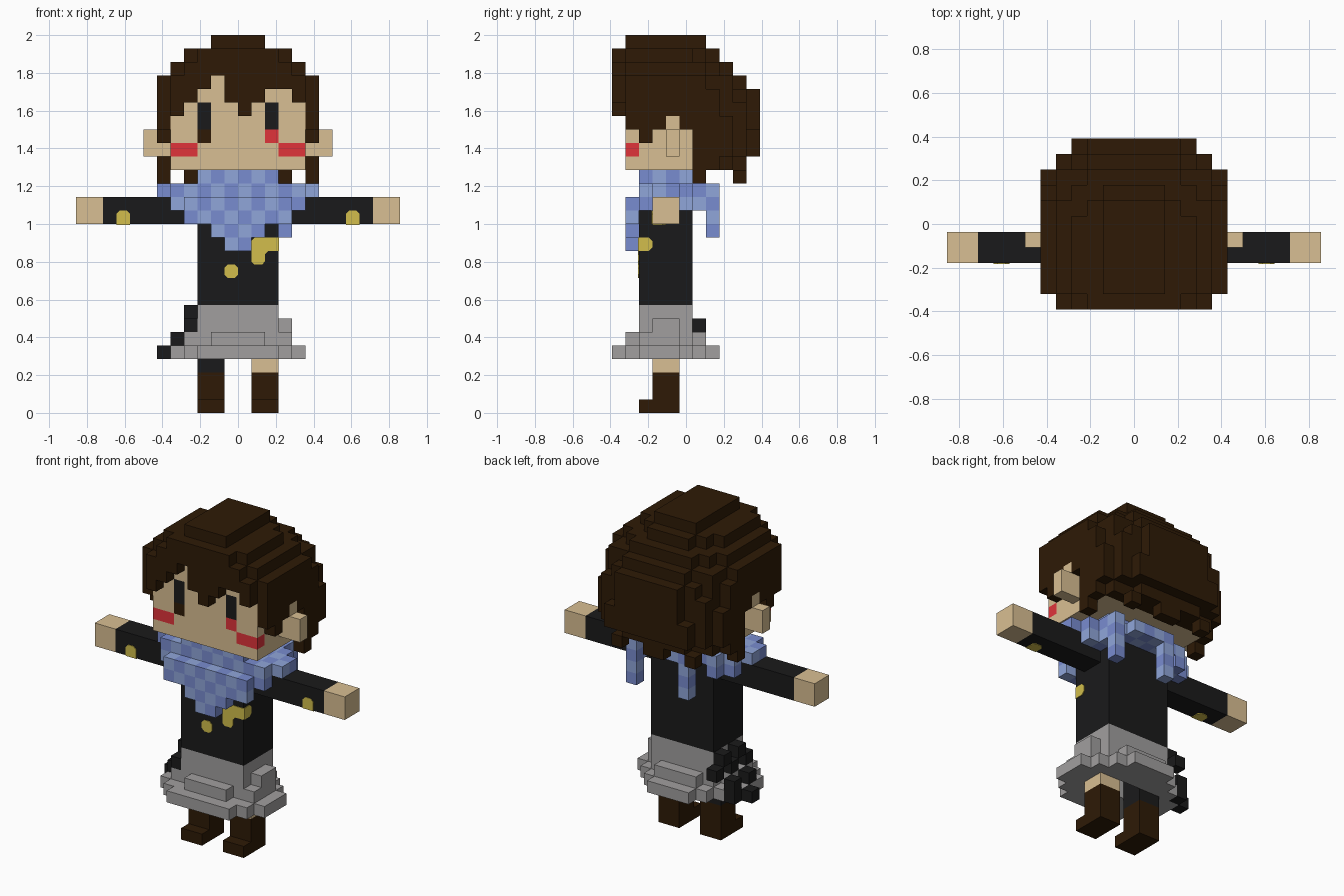
import bpy, bmesh
from mathutils import Vector

if "Cube" in bpy.data.objects:
    bpy.data.objects.remove(bpy.data.objects["Cube"])

V = 2 / 28            # block size
taken = {}            # cell -> part name; earlier parts win
parts = []            # (name, cells, materials, colour rule)


def mat(name, hexcol):
    m = bpy.data.materials.new(name)
    lin = []
    for i in (0, 2, 4):
        c = int(hexcol[i:i + 2], 16) / 255
        lin.append(c / 12.92 if c <= 0.04045 else ((c + 0.055) / 1.055) ** 2.4)
    m.diffuse_color = (*lin, 1)
    m.use_nodes = True
    m.node_tree.nodes["Principled BSDF"].inputs["Base Color"].default_value = m.diffuse_color
    return m


SKIN = mat("skin", "D9BF93")
BROWN = mat("dark brown", "2E1A06")
BLACK = mat("black", "1A1A1B")
GRAY = mat("gray", "A19F9F")
LIGHT = mat("light blue", "90A6DA")
BLUE = mat("blue", "798CD0")
GOLD = mat("gold", "D2BE4C")
RED = mat("red", "E0343A")


def box(x0, x1, j0, j1, k0, k1):
    """Cells from the first index up to, not including, the second."""
    return {(x, j, k) for x in range(x0, x1) for j in range(j0, j1) for k in range(k0, k1)}


def oval(k, hx, j0, j1, pf, pb=None):
    """Rounded layer, with its own roundness for front and back."""
    c, h = (j0 + j1) / 2, (j1 - j0) / 2
    out = set()
    for x, j, _ in box(-hx, hx, j0, j1, k, k + 1):
        d = j + 0.5 - c
        p = pf if d < 0 or pb is None else pb
        if abs((x + 0.5) / hx) ** p + abs(d / h) ** p <= 1.005:
            out.add((x, j, k))
    return out


def mirror(cells):
    return cells | {(-1 - x, j, k) for x, j, k in cells}


def part(name, cells, mats, rule=None):
    cells = {c for c in cells if c not in taken}
    for c in cells:
        taken[c] = name
    parts.append((name, cells, mats, rule))


def build(name, cells, mats, rule):
    """Turn cells into a mesh of the faces that are open to the air."""
    bm = bmesh.new()
    verts = {}

    def vert(p):
        if p not in verts:
            verts[p] = bm.verts.new((p[0] * V, (p[1] - 5.5) * V, p[2] * V))
        return verts[p]

    for c in sorted(cells):
        for ax in range(3):
            for s in (0, 1):
                n = list(c)
                n[ax] += 2 * s - 1
                if tuple(n) in taken:
                    continue
                u, w = (ax + 1) % 3, (ax + 2) % 3
                ring = []
                for du, dw in ((0, 0), (1, 0), (1, 1), (0, 1)):
                    p = list(c)
                    p[ax] += s
                    p[u] += du
                    p[w] += dw
                    ring.append(vert(tuple(p)))
                f = bm.faces.new(ring if s else ring[::-1])
                f.material_index = rule(*c) if rule else 0
    finish(name, bm, mats)


def finish(name, bm, mats):
    me = bpy.data.meshes.new(name)
    bm.to_mesh(me)
    bm.free()
    for m in mats:
        me.materials.append(m)
    bpy.context.collection.objects.link(bpy.data.objects.new(name, me))


def plate(name, pts, origin, u, w, n):
    """Thin gold badge: a polygon in block units on the plane spanned by u and w."""
    bm = bmesh.new()
    o, u, w, n = (Vector(a) for a in (origin, u, w, n))
    o.y -= 5.5
    f = bm.faces.new([bm.verts.new((o + u * a + w * b) * V) for a, b in pts])
    top = bmesh.ops.extrude_face_region(bm, geom=[f])["geom"]
    bmesh.ops.translate(bm, vec=n * 0.004, verts=[g for g in top if isinstance(g, bmesh.types.BMVert)])
    bmesh.ops.recalc_face_normals(bm, faces=bm.faces)
    finish(name, bm, [GOLD])


# Face details
part("eyes", box(-3, -2, 1, 2, 21, 23) | box(2, 3, 1, 2, 21, 23), [BLACK])
part("eye_shadow", {(-3, 1, 20)}, [BROWN])
part("cheeks", mirror(box(3, 5, 1, 2, 19, 20)) | {(2, 1, 20)}, [RED])

# Head and ears
part("head", box(-5, 5, 1, 8, 18, 23) | box(-5, 5, 1, 2, 23, 25), [SKIN])
part("ears", mirror(box(5, 7, 4, 5, 19, 21) | {(5, 4, 21)}), [SKIN])

# Hair: stacked rounded layers, trimmed by a fringe and side locks
layers = {27: (2, 1, 7, 3, 3), 26: (4, 0, 8, 3, 2.2), 25: (5, 0, 9, 3.5, 2.2),
          24: (6, 0, 10, 4, 2.2), 23: (6, 0, 11, 5, 2), 22: (6, 0, 11, 5, 2.3),
          21: (6, 0, 11, 5, 2.6), 18: (6, 0, 10, 5, 2.6)}
hair = set()
for k in range(18, 28):
    hair |= oval(k, *layers.get(k, (6, 0, 11, 5, 3)))
fringe = [22, 22, 23, 24, 25, 23, 22, 23, 24, 24, 23, 22]
side = [22, 21, 20, 21, 22, 21]


def keep(x, j, k):
    if j == 0:
        return k >= fringe[x + 6]
    return j > 5 or k >= side[j]


hair = {c for c in hair if keep(*c)}
hair |= mirror({(5, 6, 17), (3, 9, 17), (0, 9, 17)})
part("hair", hair, [BROWN])

# Boots and legs
part("boots", mirror(box(1, 3, 3, 5, 0, 3) | box(1, 3, 2, 3, 0, 1)), [BROWN])
part("bare_leg", box(1, 3, 3, 5, 3, 6), [SKIN])
part("stocking_leg", box(-3, -1, 3, 5, 3, 6), [BLACK])

# Scarf: wrapped collar, front triangle and hanging ends
scarf = box(-3, 3, 2, 6, 17, 18) | oval(16, 6, 2, 8, 3, 1.2)
scarf |= box(-4, 4, 1, 2, 14, 16) | box(-5, 5, 2, 3, 15, 16)
scarf |= box(-2, 2, 1, 2, 13, 14) | box(-1, 1, 1, 2, 12, 13)
scarf |= mirror({(3, 5, 15), (4, 5, 15), (3, 6, 15)})
for x in (-2, 3):
    scarf |= box(x, x + 1, 7, 8, 13, 17)
part("scarf", scarf, [LIGHT, BLUE], lambda x, j, k: (x + j + k) % 2)

# Jacket, sleeves and hands
part("jacket", box(-3, 3, 2, 6, 8, 16), [BLACK])
part("sleeves", mirror(box(3, 10, 3, 5, 14, 16)), [BLACK])
part("hands", mirror(box(10, 12, 3, 5, 14, 16)), [SKIN])

# Checkered dark trim on one side of the skirt
part("skirt_trim", {(-4, 3, 7), (-4, 5, 7), (-4, 2, 6), (-4, 4, 6), (-4, 6, 6),
                    (-5, 3, 5), (-5, 5, 5), (-6, 4, 4), (-5, 5, 4)}, [BLACK])

# Skirt: flaring layers, hollow around the legs
skirt = box(-3, 3, 2, 6, 6, 8) | {c for c in oval(6, 4, 2, 6, 2.2) if c[0] > -4}
skirt |= box(-3, 3, 2, 6, 5, 6) | oval(5, 4, 1, 7, 2.2, 1.8) | oval(4, 5, 0, 8, 2.2, 1.6)
part("skirt", skirt - box(-3, 3, 3, 5, 4, 6), [GRAY])

for p in parts:
    build(*p)

# Gold buttons and badge
X, Y, Z = (1, 0, 0), (0, 1, 0), (0, 0, 1)
FRONT, DOWN = (0, -1, 0), (0, 0, -1)
disc = [(.25, 0), (.75, 0), (1, .25), (1, .75), (.75, 1), (.25, 1), (0, .75), (0, .25)]
arch = [(0, 0), (1, 0), (1, .75), (.75, 1), (.25, 1), (0, .75)]
badge = [(.2, -1), (.8, -1), (1, -.75), (1, -.25), (1.25, 0), (2, 0), (2, 1), (.25, 1),
         (0, .75), (0, -.8)]
for label, x in (("left", 8), ("right", -9)):
    plate(label + "_cuff_button", arch, (x, 3, 14), X, Z, FRONT)
    plate(label + "_cuff_button_base", arch, (x, 3, 14), X, Y, DOWN)
plate("jacket_button", disc, (-1, 2, 10), X, Z, FRONT)
plate("jacket_badge", badge, (1, 2, 12), X, Z, FRONT)
plate("jacket_badge_side", [(0, 0), (.75, 0), (1, .25), (1, .75), (.75, 1), (0, 1)],
      (3, 2, 12), Y, Z, X)
